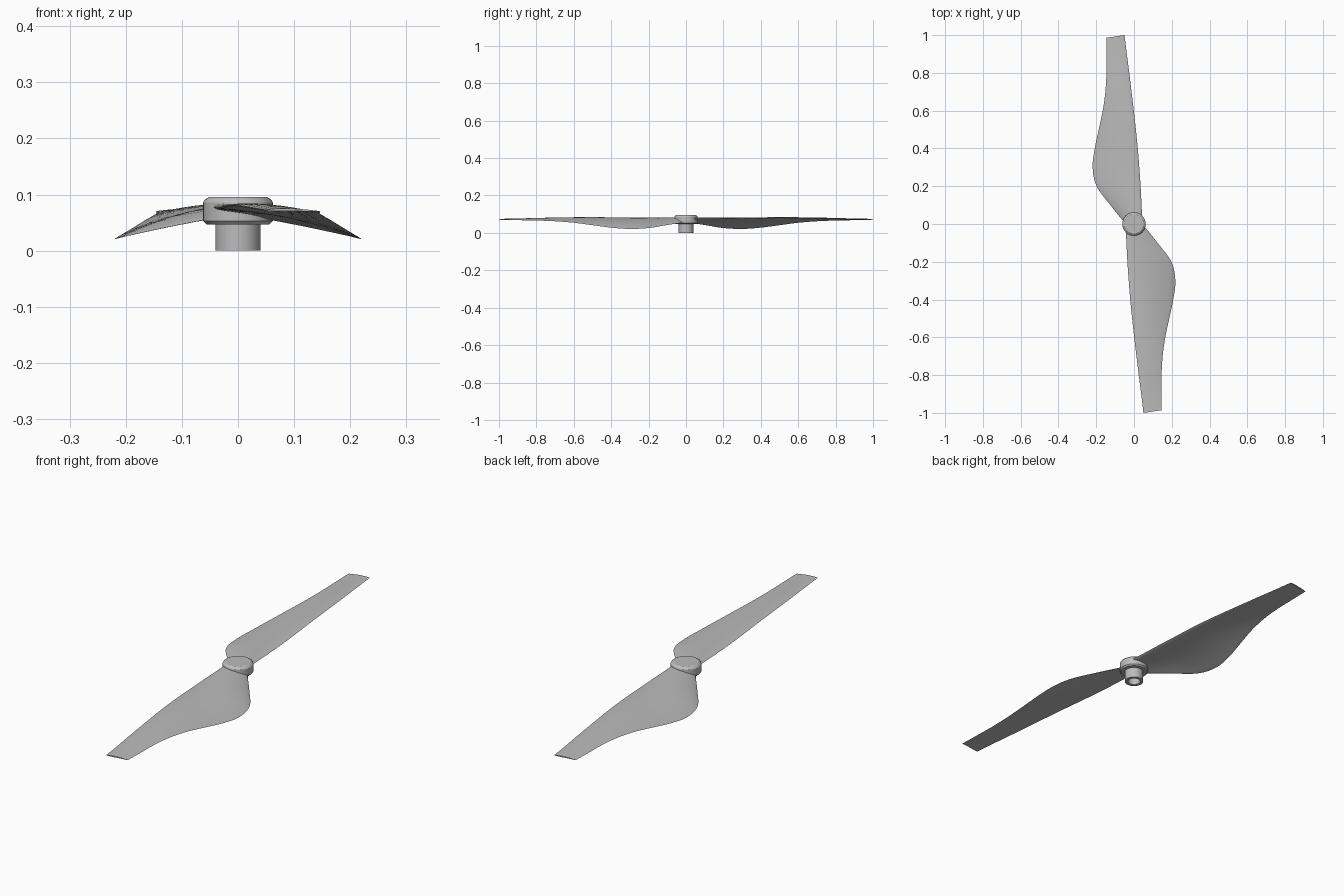
import bpy, bmesh, math

cube = bpy.data.objects.get("Cube")
if cube:
    bpy.data.objects.remove(cube, do_unlink=True)

grey = bpy.data.materials.new("light grey plastic")
grey.use_nodes = True
GREY = (0.5, 0.5, 0.5, 1)
grey.diffuse_color = GREY
grey.node_tree.nodes["Principled BSDF"].inputs["Base Color"].default_value = GREY


def finish(name, bm, angle):
    bmesh.ops.recalc_face_normals(bm, faces=bm.faces)
    mesh = bpy.data.meshes.new(name)
    bm.to_mesh(mesh)
    bm.free()
    mesh.materials.append(grey)
    obj = bpy.data.objects.new(name, mesh)
    bpy.context.collection.objects.link(obj)
    bpy.ops.object.select_all(action='DESELECT')
    obj.select_set(True)
    bpy.context.view_layer.objects.active = obj
    bpy.ops.object.shade_smooth_by_angle(angle=math.radians(angle))
    return obj


def lathe(name, profile, steps=48):
    bm = bmesh.new()
    verts = [bm.verts.new((r, 0, z)) for r, z in profile]
    edges = [bm.edges.new(pair) for pair in zip(verts, verts[1:])]
    bmesh.ops.spin(bm, geom=verts + edges, axis=(0, 0, 1), cent=(0, 0, 0),
                   angle=math.tau, steps=steps)
    bmesh.ops.remove_doubles(bm, verts=bm.verts, dist=1e-5)
    return finish(name, bm, 30)


def spline(points, t):
    """Smooth interpolation of evenly spaced values, t from 0 to 1."""
    n = len(points) - 1
    i = min(int(t * n), n - 1)
    f = t * n - i
    a, b = points[i], points[i + 1]
    ma = (b - points[i - 1]) / 2 if i else b - a
    mb = (points[i + 2] - a) / 2 if i + 2 <= n else b - a
    return ((2*f**3 - 3*f**2 + 1) * a + (f**3 - 2*f**2 + f) * ma
            + (3*f**2 - 2*f**3) * b + (f**3 - f**2) * mb)


# Blade outline and twist, sampled evenly from the hub to the tip
LEAD_X = [-.045, -.04, -.035, -.028, -.02, -.01, .001, .013, .025, .038, .05]
TRAIL_X = [.045, .125, .198, .219, .208, .187, .166, .152, .146, .146, .146]
LEAD_Z = [.078, .077, .077, .078, .08, .081, .08, .078, .076, .074, .072]
TRAIL_Z = [.058, .042, .026, .021, .028, .041, .054, .062, .066, .068, .07]
CAMBER = [.006, .012, .016, .017, .015, .012, .009, .007, .005, .003, .002]


def blade(name, side, rows=50, cols=12):
    bm = bmesh.new()
    rings = []
    for row in range(rows + 1):
        t = row / rows
        x0, x1, z0, z1, camber = (spline(p, t) for p in
                                  (LEAD_X, TRAIL_X, LEAD_Z, TRAIL_Z, CAMBER))
        thick = 0.016 - 0.011 * t
        ring = []
        for k in range(2 * cols):
            a = math.pi * k / cols
            u = (1 - math.cos(a)) / 2
            # Rounded leading edge, thinner trailing edge
            half = thick / 2 * math.sin(a) * (1.25 - 0.7 * u)
            x = x0 + (x1 - x0) * u
            y = -t + 0.014 * u * t ** 4
            z = z0 + (z1 - z0) * u + camber * 4 * u * (1 - u) * 0.8 + half
            ring.append(bm.verts.new((side * x, side * y, z)))
        rings.append(ring)
    for a, b in zip(rings, rings[1:]):
        for k in range(2 * cols):
            j = (k + 1) % (2 * cols)
            bm.faces.new((a[k], a[j], b[j], b[k]))
    bm.faces.new(rings[0])
    bm.faces.new(rings[-1])
    return finish(name, bm, 50)


blade("front_blade", 1)
blade("back_blade", -1)

# Hub cap with a bevelled top, over a shaft sleeve with a blind bore
lathe("hub_cap", [(0, .047), (.056, .047), (.062, .053), (.062, .086),
                  (.059, .091), (.051, .096), (0, .096)])
lathe("shaft_sleeve", [(0, .042), (.026, .042), (.026, 0), (.04, 0),
                       (.04, .05), (0, .05)])
